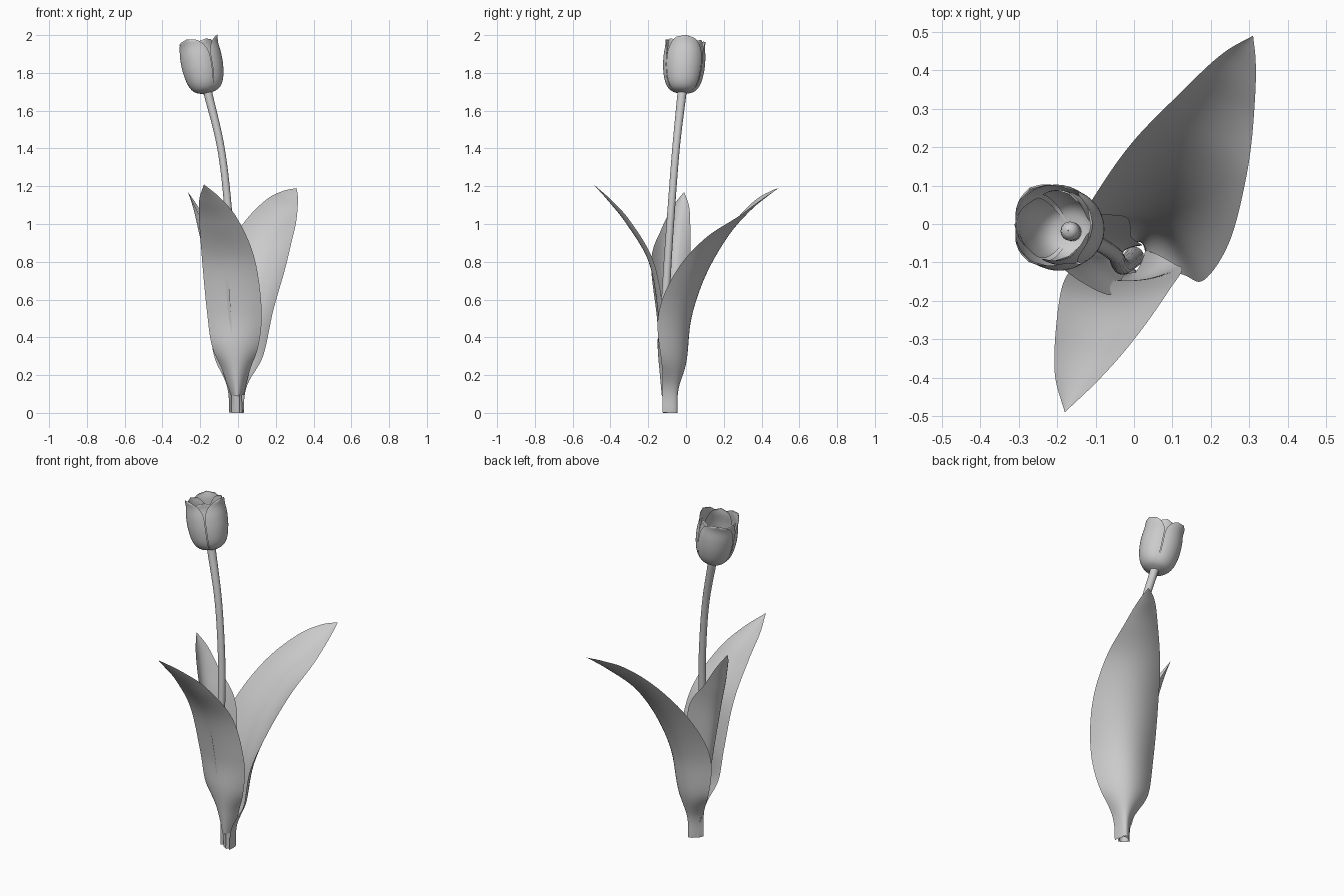
import bpy, math
from mathutils import Vector, Matrix

if "Cube" in bpy.data.objects:
    bpy.data.objects.remove(bpy.data.objects["Cube"])

grey = bpy.data.materials.new("light grey")
grey.diffuse_color = (0.6, 0.6, 0.6, 1)
grey.use_nodes = True
grey.node_tree.nodes["Principled BSDF"].inputs["Base Color"].default_value = grey.diffuse_color


def smooth_path(rows, steps):
    """Catmull-Rom interpolation through rows of numbers."""
    rows = [Vector(r) for r in rows]
    pts = [rows[0] * 2 - rows[1]] + rows + [rows[-1] * 2 - rows[-2]]
    out = []
    for i in range(1, len(pts) - 2):
        a, b, c, d = pts[i - 1:i + 3]
        for k in range(steps):
            t = k / steps
            out.append(0.5 * (2 * b + (c - a) * t + (2 * a - 5 * b + 4 * c - d) * t * t
                              + (3 * b - a - 3 * c + d) * t ** 3))
    return out + [rows[-1]]


def grid_object(name, rows, wrap=False):
    """Skin rows of points into a smooth surface."""
    n = len(rows[0])
    verts = [p for r in rows for p in r]
    faces = [(j * n + i, j * n + (i + 1) % n, (j + 1) * n + (i + 1) % n, (j + 1) * n + i)
             for j in range(len(rows) - 1) for i in range(n if wrap else n - 1)]
    me = bpy.data.meshes.new(name)
    me.from_pydata(verts, [], faces)
    me.materials.append(grey)
    me.polygons.foreach_set("use_smooth", [True] * len(faces))
    ob = bpy.data.objects.new(name, me)
    bpy.context.collection.objects.link(ob)
    return ob


def leaf(name, side, stations, n=16):
    """Stations: midrib x, y, z, half width, cup depth, sideways tilt."""
    path = smooth_path(stations, 8)
    rows = []
    for i, p in enumerate(path):
        tan = (path[min(i + 1, len(path) - 1)] - path[max(i - 1, 0)])[:3]
        s = Vector((side[0], side[1], p[5]))
        inward = s.cross(Vector(tan)).normalized()
        mid, hw = Vector(p[:3]), max(p[3], 0)
        rows.append([mid + s * hw * t + inward * p[4] * t * t
                     for t in (2 * k / n - 1 for k in range(n + 1))])
    return grid_object(name, rows)


# Leaves: the back one wraps round the left one near the base
leaf("back_leaf", (0.92, -0.36), [
    (0.016, -0.047, 0, 0.041, 0.068, 0), (0.018, -0.042, 0.12, 0.054, 0.068, 0),
    (0.033, -0.005, 0.27, 0.135, 0.085, 0), (0.056, 0.019, 0.5, 0.18, 0.11, 0),
    (0.103, 0.089, 0.72, 0.186, 0.085, -0.02), (0.158, 0.205, 0.92, 0.155, 0.05, -0.12),
    (0.228, 0.345, 1.075, 0.092, 0.02, -0.38), (0.275, 0.435, 1.15, 0.045, 0.008, -0.38),
    (0.31, 0.49, 1.19, 0, 0, -0.38)])
leaf("front_leaf", (-1, 0), [
    (-0.005, -0.128, 0.09, 0.035, 0.06, 0), (-0.01, -0.14, 0.22, 0.073, 0.06, 0),
    (-0.015, -0.15, 0.35, 0.122, 0.045, 0), (-0.02, -0.15, 0.54, 0.145, 0.03, 0),
    (-0.05, -0.198, 0.8, 0.14, 0.025, 0), (-0.1, -0.315, 1.0, 0.105, 0.025, 0),
    (-0.145, -0.41, 1.12, 0.06, 0.015, 0), (-0.18, -0.49, 1.21, 0, 0, 0)])
leaf("left_leaf", (0.18, 0.98), [
    (-0.034, -0.08, 0, 0.034, 0.05, 0), (-0.038, -0.08, 0.12, 0.038, 0.05, 0),
    (-0.08, -0.072, 0.27, 0.053, 0.065, 0), (-0.12, -0.062, 0.5, 0.077, 0.1, 0),
    (-0.165, -0.06, 0.78, 0.105, 0.12, 0), (-0.205, -0.045, 0.95, 0.08, 0.06, 0),
    (-0.235, -0.025, 1.08, 0.047, 0.02, 0), (-0.265, -0.01, 1.17, 0, 0, 0)])

# Stem
stem = smooth_path([(0, -0.085, 0, 0.026), (-0.015, -0.1, 0.3, 0.023), (-0.03, -0.11, 0.52, 0.022),
                    (-0.04, -0.1, 0.75, 0.021), (-0.05, -0.08, 1.05, 0.02),
                    (-0.09, -0.053, 1.4, 0.02), (-0.162, -0.02, 1.705, 0.024)], 8)
ring = [2 * math.pi * k / 16 for k in range(16)]
grid_object("stem", [[Vector(p[:3]) + p[3] * Vector((math.cos(a), math.sin(a), 0)) for a in ring]
                     for p in stem], True)

# Flower head, leaning to the left
lean = (Matrix.Translation((-0.162, -0.02, 1.69)) @ Matrix.Rotation(-0.19, 4, 'Y')
        @ Matrix.Rotation(-0.06, 4, 'X'))
profile = smooth_path([(0.012, 0, 0), (0.065, 0.018, 0), (0.095, 0.06, 0), (0.11, 0.13, 0),
                       (0.112, 0.2, 0), (0.107, 0.26, 0), (0.112, 0.3, 0)], 4)


def petal(name, centre, size, height, half_angle):
    rows = []
    for p in profile:
        v = p[1] / 0.3
        w = half_angle * (1 if v < 0.6 else math.sqrt(max(0, 1 - ((v - 0.6) / 0.4) ** 2.4)))
        row = []
        for k in range(17):
            t = k / 8 - 1
            a = math.radians(centre + t * w)
            r = p[0] * size * (1 - 0.04 * t * t)
            row.append(lean @ Vector((r * math.cos(a), r * math.sin(a), p[1] * height)))
        rows.append(row)
    grid_object(name, rows)


for i in range(3):
    petal(f"outer_petal_{i + 1}", 120 * i, 1.0, 0.99, 59)
    petal(f"inner_petal_{i + 1}", 120 * i + 60, 0.87, 0.95, 56)

# Pistil low inside the flower
pistil = [(0.024, 0), (0.025, 0.025), (0.02, 0.04), (0.012, 0.047), (0.001, 0.05)]
grid_object("pistil", [[lean @ Vector((r * math.cos(a), r * math.sin(a), z)) for a in ring]
                       for r, z in pistil], True)
